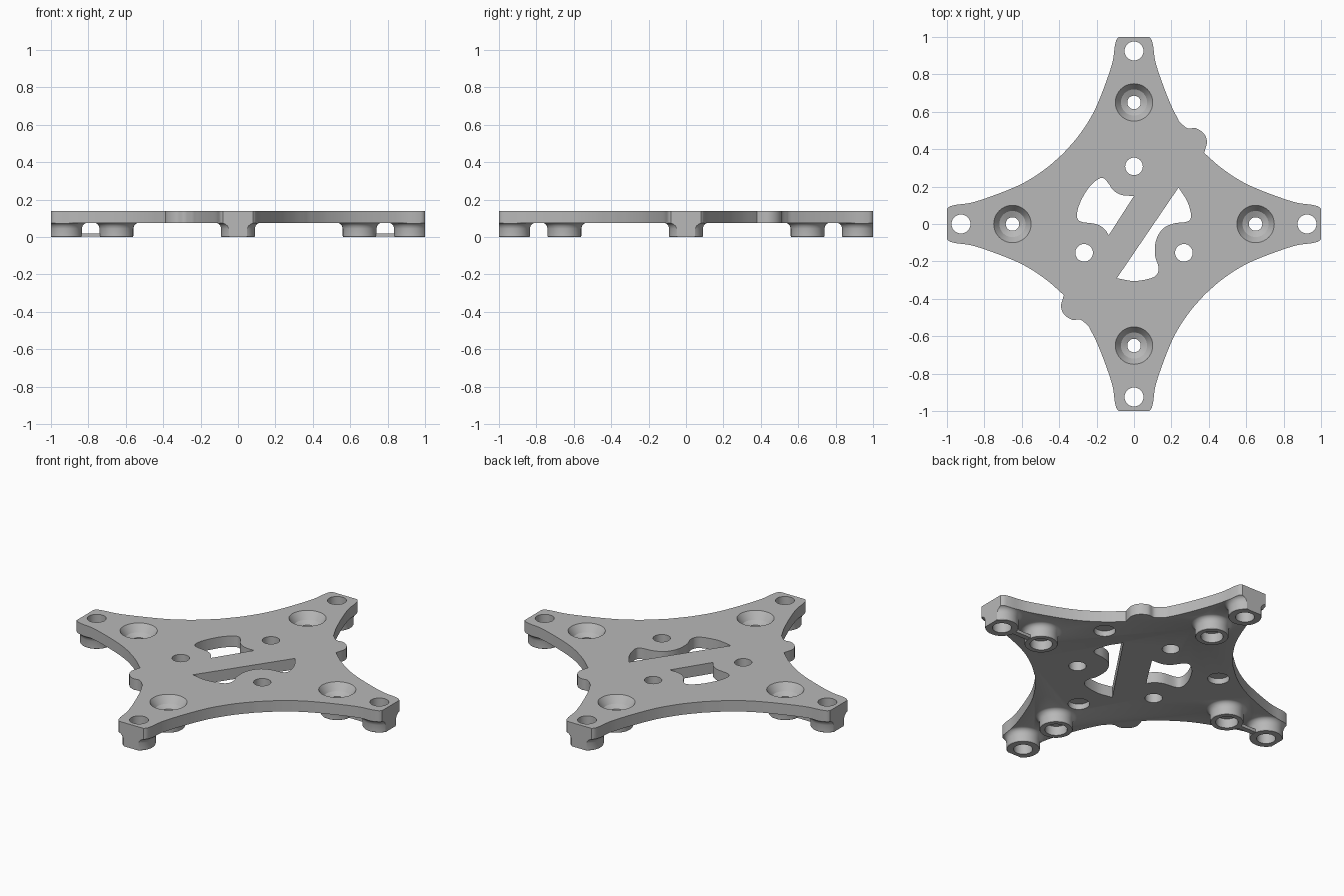
import bpy, bmesh, math
from mathutils import Vector

if "Cube" in bpy.data.objects:
    bpy.data.objects.remove(bpy.data.objects["Cube"])

grey = bpy.data.materials.new("light grey")
grey.use_nodes = True
grey.diffuse_color = (0.48, 0.48, 0.48, 1)
grey.node_tree.nodes["Principled BSDF"].inputs["Base Color"].default_value = (0.48, 0.48, 0.48, 1)


def smooth(points, steps=6):
    """Curve through a short run of 2D points."""
    p = [Vector(q) for q in points]
    p = [2 * p[0] - p[1]] + p + [2 * p[-1] - p[-2]]
    out = []
    for a, b, c, d in zip(p, p[1:], p[2:], p[3:]):
        for i in range(steps):
            t = i / steps
            out.append(0.5 * (2 * b + (c - a) * t + (2 * a - 5 * b + 4 * c - d) * t * t
                              + (3 * b - a - 3 * c + d) * t ** 3))
    return out + [p[-2]]


def prism(bm, outline, low, high):
    """Closed solid from a 2D outline."""
    bottom = [bm.verts.new((x, y, low)) for x, y in outline]
    top = [bm.verts.new((x, y, high)) for x, y in outline]
    n = len(outline)
    bm.faces.new(bottom[::-1])
    bm.faces.new(top)
    for i in range(n):
        j = (i + 1) % n
        bm.faces.new((bottom[i], bottom[j], top[j], top[i]))


def lathe(bm, x, y, profile, sides=40):
    """Closed solid turned from (radius, height) pairs."""
    rings = [[bm.verts.new((x + r * math.cos(math.tau * i / sides),
                            y + r * math.sin(math.tau * i / sides), z))
              for i in range(sides)] for r, z in profile]
    bm.faces.new(rings[0][::-1])
    bm.faces.new(rings[-1])
    for a, b in zip(rings, rings[1:]):
        for i in range(sides):
            j = (i + 1) % sides
            bm.faces.new((a[i], a[j], b[j], b[i]))


def make(name, bm):
    bmesh.ops.recalc_face_normals(bm, faces=bm.faces[:])
    mesh = bpy.data.meshes.new(name)
    bm.to_mesh(mesh)
    bm.free()
    obj = bpy.data.objects.new(name, mesh)
    bpy.context.collection.objects.link(obj)
    mesh.materials.append(grey)
    return obj


def combine(target, tool, operation):
    mod = target.modifiers.new(operation.lower(), 'BOOLEAN')
    mod.operation, mod.solver, mod.object = operation, 'EXACT', tool
    bpy.context.view_layer.objects.active = target
    bpy.ops.object.modifier_apply(modifier=mod.name)
    bpy.data.objects.remove(tool)


def spots(radius):
    return [(radius, 0), (0, radius), (-radius, 0), (0, -radius)]


TOP, UNDER = 0.14, 0.075

# Slab that is later trimmed to the star outline
bm = bmesh.new()
prism(bm, [(-1.2, -1.2), (1.2, -1.2), (1.2, 1.2), (-1.2, 1.2)], UNDER, TOP)
plate = make("mounting_plate", bm)

# Filleted bosses under each arm
bm = bmesh.new()
boss = [(0.087, 0), (0.09, 0.005), (0.09, 0.045), (0.094, 0.06), (0.103, 0.071), (0.117, 0.077), (0.117, 0.1)]
for radius in (0.65, 0.925):
    for x, y in spots(radius):
        lathe(bm, x, y, boss)
combine(plate, make("bosses", bm), 'UNION')

# Thin low bridges between the bosses on the side arms
bm = bmesh.new()
for s in (-1, 1):
    a, b = sorted((s * 0.725, s * 0.85))
    prism(bm, [(a, -0.015), (b, -0.015), (b, 0.015), (a, 0.015)], 0.002, 0.02)
combine(plate, make("bridges", bm), 'UNION')

# Star outline: half of it, then the same turned half a circle
sweep = smooth([(0.955, 0.102), (0.84, 0.122), (0.62, 0.205), (0.48, 0.29), (0.375, 0.38)])
tip = smooth([(1, 0.08), (0.985, 0.094), (0.955, 0.102)], 3)[:-1]
arm = tip + sweep
swap = [Vector((y, x)) for x, y in arm][::-1]
lug = smooth([(0.375, 0.38), (0.39, 0.44), (0.372, 0.485), (0.33, 0.512), (0.285, 0.512), (0.24, 0.55)])
upper = [p for p in swap if p.y > 0.565]
quarter_one = arm[:-1] + lug + upper
quarter_two = [Vector((-x, y)) for x, y in (arm[:-1] + swap)][::-1]
half = quarter_one + quarter_two
bm = bmesh.new()
prism(bm, half + [-p for p in half], -0.2, 0.4)
combine(plate, make("star_outline", bm), 'INTERSECT')

# Round holes, stepped screw seats and shallow pockets
bm = bmesh.new()
for x, y in spots(0.925):
    lathe(bm, x, y, [(0.051, -0.1), (0.051, 0.3)])
seat = [(0.06, -0.1), (0.06, 0.055), (0.036, 0.055), (0.036, 0.083), (0.07, 0.098), (0.1, TOP), (0.1, 0.3)]
for x, y in spots(0.65):
    lathe(bm, x, y, seat)
for k in range(3):
    a = math.radians(90 + 120 * k)
    lathe(bm, 0.308 * math.cos(a), 0.308 * math.sin(a), [(0.047, -0.1), (0.047, 0.3)])
    lathe(bm, -0.46 * math.cos(a), -0.46 * math.sin(a), [(0.058, -0.1), (0.058, 0.108)])

# Two curved windows either side of the diagonal bar
window_a = smooth([(-0.135, -0.06), (-0.16, -0.025), (-0.205, 0), (-0.285, 0.013), (-0.305, 0.045),
                   (-0.29, 0.11), (-0.245, 0.19), (-0.195, 0.238), (-0.162, 0.244), (-0.135, 0.215),
                   (-0.11, 0.18), (-0.065, 0.155), (0, 0.15)])
window_b = smooth([(-0.092, -0.29), (0, -0.305), (0.09, -0.29), (0.125, -0.265), (0.13, -0.225),
                   (0.113, -0.17), (0.117, -0.09), (0.155, -0.025), (0.215, 0.003), (0.285, 0.013),
                   (0.305, 0.045), (0.285, 0.12), (0.238, 0.195)])
for window in (window_a, window_b):
    prism(bm, window, -0.2, 0.4)
combine(plate, make("openings", bm), 'DIFFERENCE')

# Smooth curved walls, crisp rims
plate.data.materials.clear()
plate.data.materials.append(grey)
bpy.ops.object.select_all(action='DESELECT')
plate.select_set(True)
bpy.context.view_layer.objects.active = plate
bpy.ops.object.shade_smooth_by_angle(angle=math.radians(28))
